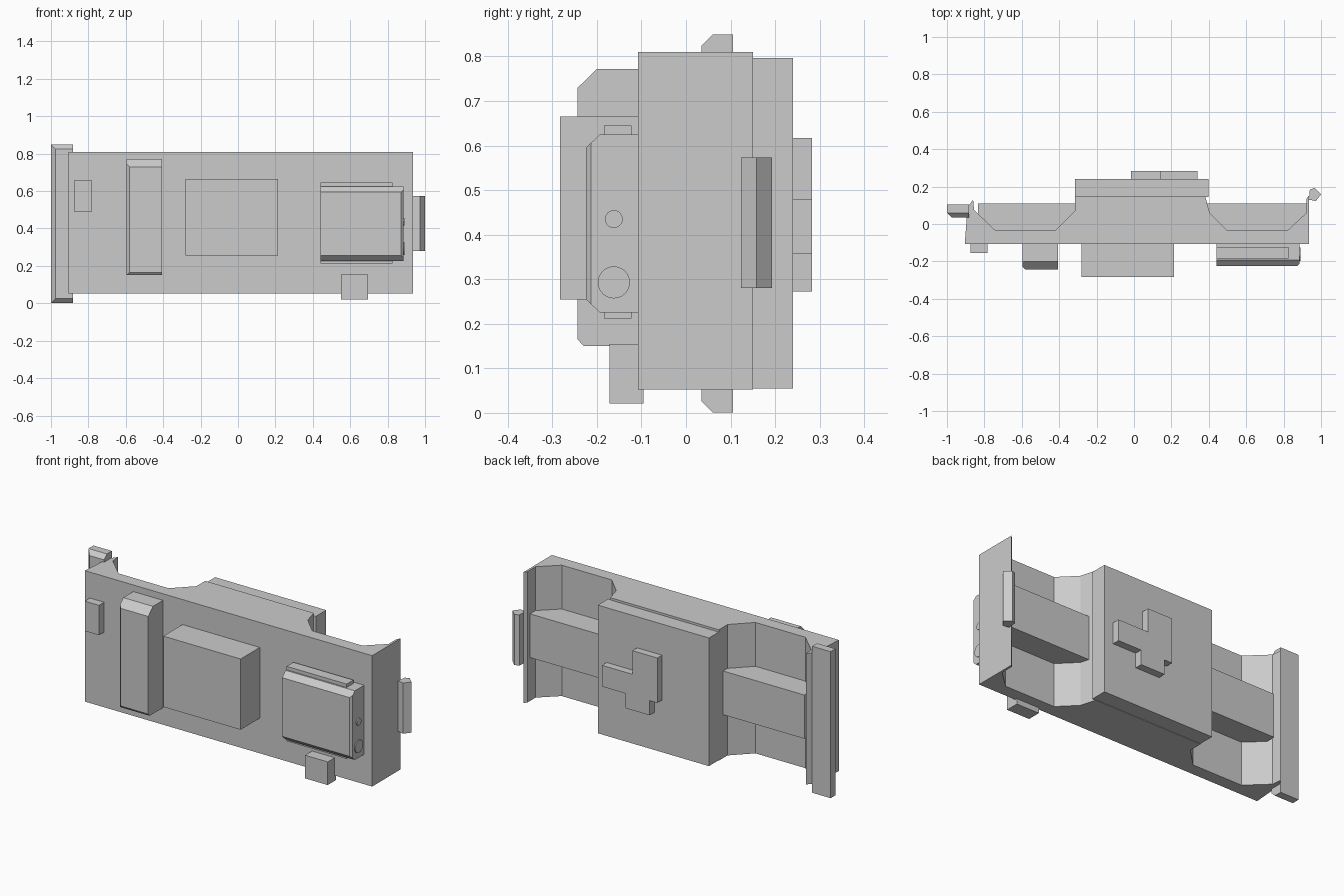
import bpy, bmesh, math
from mathutils import Vector

if "Cube" in bpy.data.objects:
    bpy.data.objects.remove(bpy.data.objects["Cube"])


def prism(name, pts, lo, hi, axis, bevel=0, pick=None):
    """Extrude a 2D profile along an axis; optionally chamfer picked edges.
    Profile is (y, z) for axis x, (x, z) for axis y, (x, y) for axis z."""
    def place(p, d):
        return {'x': (d, p[0], p[1]), 'y': (p[0], d, p[1]), 'z': (p[0], p[1], d)}[axis]
    bm = bmesh.new()
    face = bm.faces.new([bm.verts.new(place(p, lo)) for p in pts])
    new = bmesh.ops.extrude_face_region(bm, geom=[face], use_keep_orig=True)['geom']
    move = Vector(place((0, 0), hi - lo))
    bmesh.ops.translate(bm, vec=move, verts=[g for g in new if isinstance(g, bmesh.types.BMVert)])
    bmesh.ops.recalc_face_normals(bm, faces=bm.faces)
    if pick:
        edges = [e for e in bm.edges if pick(e.verts[0].co, e.verts[1].co)]
        bmesh.ops.bevel(bm, geom=edges, offset=bevel, offset_type='OFFSET',
                        segments=1, profile=0.5, affect='EDGES')
    bmesh.ops.recalc_face_normals(bm, faces=bm.faces)
    me = bpy.data.meshes.new(name)
    bm.to_mesh(me)
    bm.free()
    ob = bpy.data.objects.new(name, me)
    bpy.context.collection.objects.link(ob)
    return ob


def box(name, x, y, z, bevel=0, pick=None):
    pts = [(x[0], y[0]), (x[1], y[0]), (x[1], y[1]), (x[0], y[1])]
    return prism(name, pts, z[0], z[1], 'z', bevel, pick)


# Main body: plan outline with two open recesses at the back
body = [(-.905, -.108), (.935, -.108), (.935, .15), (.922, .135), (.922, .06),
        (.82, -.035), (.5, -.035), (.405, .06), (.38, .15),
        (-.315, .15), (-.315, .07), (-.42, -.035), (-.74, -.035),
        (-.855, .075), (-.86, .13), (-.89, .09)]
prism("main_body", body, .052, .81, 'z')

# Back plate and its raised stepped emblem-free block
box("back_plate", (-.315, .397), (.145, .24), (.055, .797))
stepped = [(-.015, .617), (-.015, .357), (.035, .357), (.035, .272), (.19, .272),
           (.19, .357), (.34, .357), (.34, .48), (.145, .48), (.145, .617)]
prism("back_stepped_block", stepped, .235, .283, 'y')

# Bars crossing the back recesses
for side, x in (("left", (-.835, -.31)), ("right", (.39, .925))):
    box(side + "_recess_bar", x, (-.05, .11), (.303, .556))

# End flange, chamfered on its front rim
box("end_flange", (-1, -.882), (.035, .105), (.001, .849), .025,
    lambda a, b: max(a.y, b.y) < .04 and min(a.x, b.x) < -.99)

# Small grip on the other end
grip = [(.935, .13), (.972, .123), (1, .158), (.965, .193), (.94, .183)]
prism("end_grip", grip, .28, .573, 'z')

# Plain front blocks
box("small_front_block", (-.873, -.782), (-.155, -.1), (.487, .66))
box("large_front_block", (-.28, .215), (-.283, -.1), (.255, .665))
box("lower_foot_block", (.55, .695), (-.172, -.095), (.021, .155))

# Tall front bar with sloped ends and a chamfered left edge
tall = [(-.1, .15), (-.23, .15), (-.243, .165), (-.243, .73), (-.2, .772), (-.1, .772)]
prism("tall_front_bar", tall, -.595, -.405, 'x', .014,
      lambda a, b: max(a.x, b.x) < -.59 and max(a.y, b.y) < -.24)

# Control box with sloped top and bottom, and a strip showing above and below it
control = [(-.1, .225), (-.193, .225), (-.225, .255), (-.225, .595), (-.193, .625), (-.1, .625)]
prism("control_box", control, .44, .884, 'x', .012,
      lambda a, b: min(a.x, b.x) > .88 and max(a.y, b.y) < -.22)
box("control_strip", (.44, .825), (-.184, -.122), (.212, .645))

# Round knobs on the end of the control box
for name, z, r in (("small_knob", .435, .02), ("large_knob", .293, .036)):
    ring = [(-.162 + r * math.cos(2 * math.pi * i / 24), z + r * math.sin(2 * math.pi * i / 24))
            for i in range(24)]
    prism(name, ring, .875, .89, 'x')
